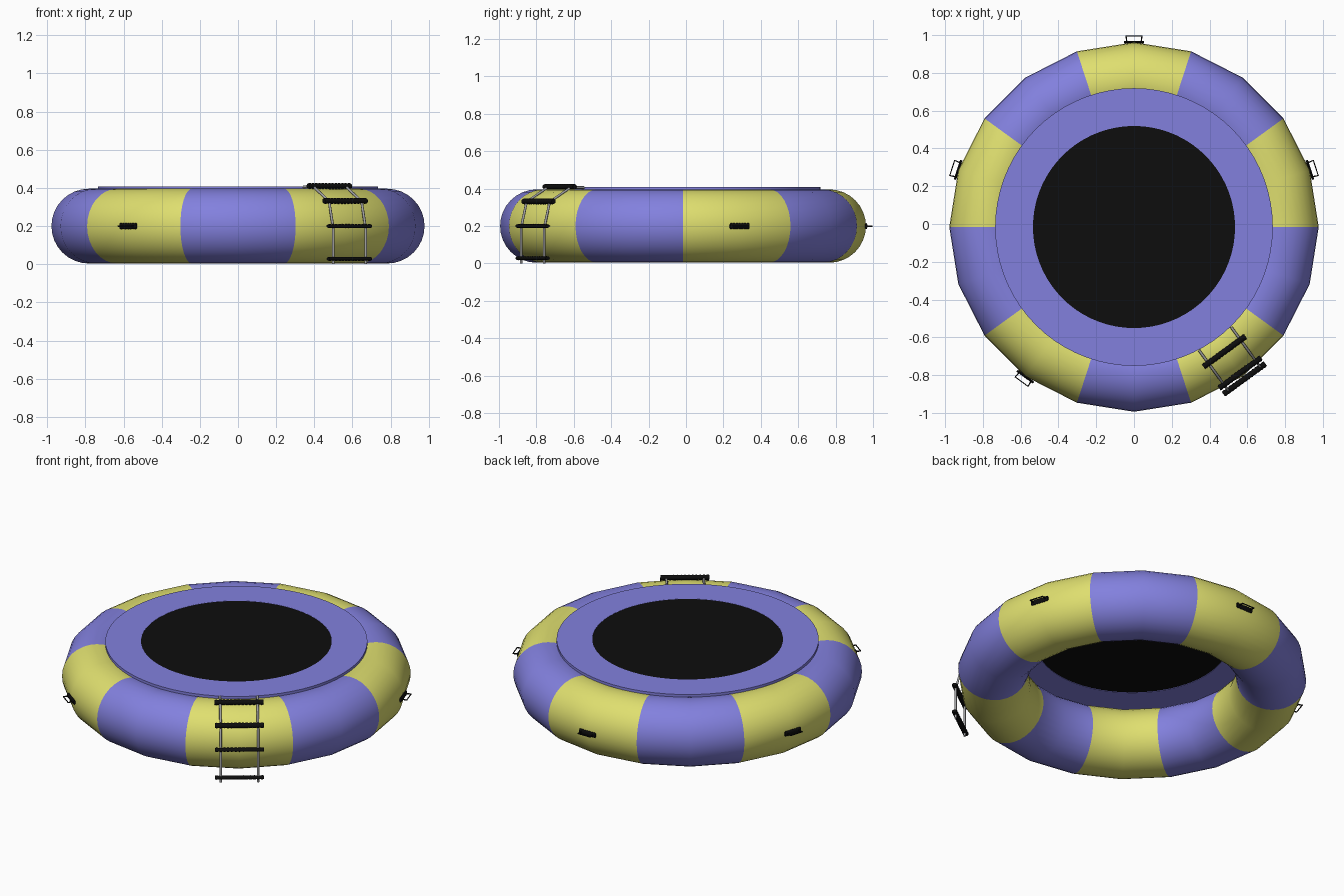
import bpy, bmesh
from math import pi, radians, atan2, cos, sin
from mathutils import Matrix, Vector

cube = bpy.data.objects.get("Cube")
if cube:
    bpy.data.objects.remove(cube, do_unlink=True)

CENTRE = Matrix.Translation((0, -0.016, 0))


def material(name, rgb):
    m = bpy.data.materials.new(name)
    m.use_nodes = True
    colour = (*rgb, 1)
    m.diffuse_color = colour
    m.node_tree.nodes["Principled BSDF"].inputs["Base Color"].default_value = colour
    return m


BLUE = material("lavender_blue", (0.225, 0.217, 0.73))
YELLOW = material("soft_yellow", (0.74, 0.74, 0.16))
BLACK = material("black", (0.004, 0.004, 0.004))
GREY = material("pole_grey", (0.35, 0.35, 0.36))


def place(obj, angle=90):
    """Local x is the tangent, local y points outward at the given angle."""
    obj.matrix_world = CENTRE @ Matrix.Rotation(radians(angle - 90), 4, 'Z')


def finish(bm, name, mats, angle=90, smooth=40):
    bmesh.ops.recalc_face_normals(bm, faces=bm.faces)
    mesh = bpy.data.meshes.new(name)
    bm.to_mesh(mesh)
    bm.free()
    obj = bpy.data.objects.new(name, mesh)
    bpy.context.collection.objects.link(obj)
    for m in mats:
        mesh.materials.append(m)
    place(obj, angle)
    select(obj)
    bpy.ops.object.shade_smooth_by_angle(angle=radians(smooth))
    return obj


def select(obj):
    bpy.ops.object.select_all(action='DESELECT')
    obj.select_set(True)
    bpy.context.view_layer.objects.active = obj


def lathe(name, profile, steps, mats):
    """Revolve a closed (radius, z) profile around the vertical axis."""
    bm = bmesh.new()
    rings = []
    for i in range(steps):
        a = 2 * pi * i / steps
        rings.append([bm.verts.new((r * cos(a), r * sin(a), z)) for r, z in profile])
    n = len(profile)
    for i in range(steps):
        p, q = rings[i], rings[(i + 1) % steps]
        for j in range(n):
            k = (j + 1) % n
            face = bm.faces.new((p[j], q[j], q[k], p[k]))
            if len(mats) > 1:
                c = face.calc_center_median()
                face.material_index = int((atan2(c.y, c.x) % (2 * pi)) / (pi / 5)) % 2
    return finish(bm, name, mats)


def grip(name, length, depth, height, centre, tilt, angle, ridges=13):
    """Ridged bar along the tangent, with an elliptical section."""
    bm = bmesh.new()
    turn = Matrix.Rotation(radians(tilt), 4, 'X')
    sides, count, rings = 12, 2 * ridges + 1, []
    for i in range(count):
        x = length * (i / (count - 1) - 0.5)
        s = 0.5 if i % 2 else 0.42
        ring = []
        for j in range(sides):
            a = 2 * pi * j / sides
            v = turn @ Vector((x, depth * s * cos(a), height * s * sin(a)))
            ring.append(bm.verts.new(v + Vector(centre)))
        rings.append(ring)
    for p, q in zip(rings, rings[1:]):
        for j in range(sides):
            k = (j + 1) % sides
            bm.faces.new((p[j], p[k], q[k], q[j]))
    bm.faces.new(rings[0])
    bm.faces.new(rings[-1])
    return finish(bm, name, [BLACK], angle, 60)


def rod(name, points, radius, mat, angle):
    """Round bar that follows a path."""
    curve = bpy.data.curves.new(name, 'CURVE')
    curve.dimensions = '3D'
    curve.bevel_depth = radius
    curve.bevel_resolution = 2
    curve.use_fill_caps = True
    spline = curve.splines.new('POLY')
    spline.points.add(len(points) - 1)
    for p, co in zip(spline.points, points):
        p.co = (*co, 1)
    obj = bpy.data.objects.new(name, curve)
    bpy.context.collection.objects.link(obj)
    curve.materials.append(mat)
    place(obj, angle)
    select(obj)
    bpy.ops.object.convert(target='MESH')
    bpy.ops.object.shade_smooth_by_angle(angle=radians(50))


# Inflated tube with ten alternating panels
section = [(0.782 + 0.196 * cos(2 * pi * i / 32), 0.2 + 0.196 * sin(2 * pi * i / 32))
           for i in range(32)]
lathe("inflated_tube", section, 20, [YELLOW, BLUE])

# Flat spring cover and jumping mat
lathe("spring_cover", [(0.535, 0.392), (0.735, 0.392), (0.735, 0.408), (0.535, 0.408)],
      72, [BLUE])
bm = bmesh.new()
bmesh.ops.create_cone(bm, cap_ends=True, segments=72, radius1=0.535, radius2=0.535,
                      depth=0.012, matrix=Matrix.Translation((0, 0, 0.401)))
finish(bm, "jumping_mat", [BLACK])

# Carry handles on four of the yellow panels
for i, angle in enumerate((18, 90, 162, 234)):
    grip(f"handle_base_{i + 1}", 0.108, 0.014, 0.034, (0, 0.979, 0.2), 0, angle, 7)
    rod(f"handle_loop_{i + 1}",
        [(-0.038, 0.975, 0.2), (-0.042, 1.012, 0.2), (0.042, 1.012, 0.2), (0.038, 0.975, 0.2)],
        0.004, BLACK, angle)

# Ladder over the remaining yellow panel
LADDER = 306
path = [(0.994, 0.0), (0.994, 0.19), (0.957, 0.33), (0.82, 0.406), (0.73, 0.406)]
for side, label in ((-1, "right"), (1, "left")):
    rod(f"ladder_pole_{label}", [(side * 0.105, r, z) for r, z in path], 0.007, GREY, LADDER)
rungs = [(0.994, 0.028, 0), (0.994, 0.2, 0), (0.955, 0.332, -15), (0.815, 0.41, -15)]
for i, (r, z, tilt) in enumerate(rungs):
    grip(f"ladder_rung_{i + 1}", 0.275, 0.034, 0.022 if tilt == 0 else 0.032,
         (0, r, z), tilt, LADDER)
